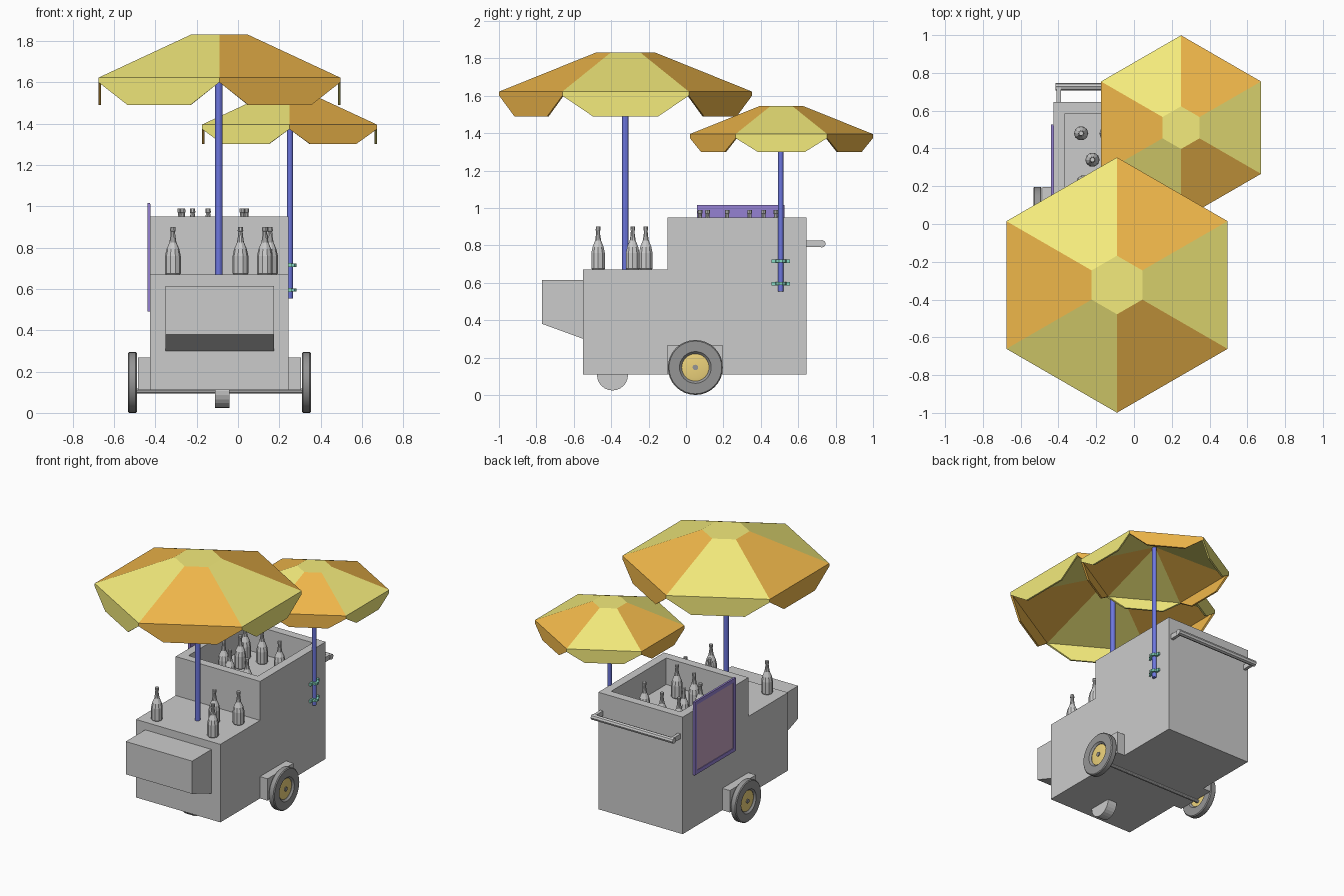
import bpy, bmesh
from math import pi, sin, cos
from mathutils import Matrix, Vector

if "Cube" in bpy.data.objects:
    bpy.data.objects.remove(bpy.data.objects["Cube"])

CX = -0.09  # cart centre line


def material(name, rgb):
    m = bpy.data.materials.new(name)
    m.diffuse_color = (*rgb, 1)
    m.use_nodes = True
    m.node_tree.nodes["Principled BSDF"].inputs["Base Color"].default_value = m.diffuse_color
    return m


YELLOW = material("yellow_fabric", (0.90, 0.83, 0.20))
ORANGE = material("orange_fabric", (0.88, 0.48, 0.07))
BLUE = material("blue_paint", (0.15, 0.18, 0.72))
TEAL = material("teal_paint", (0.25, 0.72, 0.56))
RUBBER = material("rubber", (0.30, 0.30, 0.30))
GOLD = material("gold", (0.85, 0.65, 0.20))
VIOLET = material("violet_frame", (0.30, 0.22, 0.65))
MAUVE = material("mauve_panel", (0.55, 0.36, 0.52))


def finish(name, bm, *mats, smooth=False):
    bmesh.ops.recalc_face_normals(bm, faces=bm.faces[:])
    me = bpy.data.meshes.new(name)
    bm.to_mesh(me)
    bm.free()
    for m in mats:
        me.materials.append(m)
    ob = bpy.data.objects.new(name, me)
    bpy.context.collection.objects.link(ob)
    if smooth:
        bpy.ops.object.select_all(action='DESELECT')
        ob.select_set(True)
        bpy.context.view_layer.objects.active = ob
        bpy.ops.object.shade_smooth_by_angle()
    return ob


def box(name, lo, hi, *mats):
    lo, hi = Vector(lo), Vector(hi)
    bm = bmesh.new()
    bmesh.ops.create_cube(bm, size=1, matrix=Matrix.Translation((lo + hi) / 2)
                          @ Matrix.Diagonal((*(hi - lo), 1)))
    return finish(name, bm, *mats)


def rod(name, a, b, r, sides, *mats, smooth=False):
    a, b = Vector(a), Vector(b)
    d = b - a
    rot = d.to_track_quat('Z', 'Y').to_matrix().to_4x4()
    bm = bmesh.new()
    bmesh.ops.create_cone(bm, cap_ends=True, segments=sides, radius1=r, radius2=r,
                          depth=d.length, matrix=Matrix.Translation((a + b) / 2) @ rot)
    return finish(name, bm, *mats, smooth=smooth)


def extrude_profile(pts, x0, x1):
    """Prism from a (y, z) outline, running from x0 to x1."""
    bm = bmesh.new()
    f = bm.faces.new([bm.verts.new((x0, y, z)) for y, z in pts])
    ext = bmesh.ops.extrude_face_region(bm, geom=[f])['geom']
    bmesh.ops.translate(bm, vec=(x1 - x0, 0, 0),
                        verts=[g for g in ext if isinstance(g, bmesh.types.BMVert)])
    bmesh.ops.recalc_face_normals(bm, faces=bm.faces[:])
    return bm


def lathe(name, profile, sides, matrix, *mats, closed=False, smooth=False):
    """Revolve (radius, height) points round local z."""
    bm = bmesh.new()
    rings = [[bm.verts.new(matrix @ Vector((r * cos(2 * pi * i / sides),
              r * sin(2 * pi * i / sides), h))) for i in range(sides)] for r, h in profile]
    pairs = list(zip(rings, rings[1:]))
    if closed:
        pairs.append((rings[-1], rings[0]))
    else:
        bm.faces.new(rings[0])
        bm.faces.new(rings[-1])
    for p, q in pairs:
        for i in range(sides):
            j = (i + 1) % sides
            bm.faces.new((p[i], p[j], q[j], q[i]))
    return finish(name, bm, *mats, smooth=smooth)


def umbrella(name, x, y, top, rim, hem, radius, cap_radius):
    """Hexagonal canopy: flat cap, pyramid lining and a hanging flap on each side."""
    lip, thick = rim - 0.022, 0.014
    bm = bmesh.new()

    def ring(r, z):
        return [bm.verts.new((x + r * sin(i * pi / 3), y + r * cos(i * pi / 3), z))
                for i in range(6)]

    def face(vs, mat):
        bm.faces.new(vs).material_index = mat

    cap, edge, low = ring(cap_radius, top), ring(radius, rim), ring(radius, lip)
    inner = ring(radius - thick, lip)
    apex = bm.verts.new((x, y, top - 0.012))
    face(cap, 0)
    for i in range(6):
        j, m = (i + 1) % 6, (i + 1) % 2
        face((cap[i], cap[j], edge[j], edge[i]), m)
        face((edge[i], edge[j], low[j], low[i]), m)
        face((low[i], low[j], inner[j], inner[i]), m)
        face((inner[i], inner[j], apex), m)
        # hanging flap, a thin trapezoid
        sheets = []
        for a, b in ((low[i].co, low[j].co), (inner[i].co, inner[j].co)):
            drop = Vector((0, 0, hem - lip))
            sheets.append([bm.verts.new(p) for p in (a, b, a.lerp(b, 0.76) + drop,
                                                     a.lerp(b, 0.24) + drop)])
        o, n = sheets
        face(o, m)
        face(n, m)
        for k in range(4):
            l = (k + 1) % 4
            face((o[k], o[l], n[l], n[k]), m)
    return finish(name, bm, YELLOW, ORANGE)


# stepped cart body with an open bin in the raised rear part
bm = extrude_profile([(-0.55, 0.11), (0.645, 0.11), (0.645, 0.95), (-0.10, 0.95),
                      (-0.10, 0.67), (-0.55, 0.67)], CX - 0.335, CX + 0.335)
lid = max(bm.faces, key=lambda f: f.calc_center_median().z)
bmesh.ops.inset_region(bm, faces=[lid], thickness=0.085)
floor = bmesh.ops.extrude_discrete_faces(bm, faces=[lid])['faces'][0]
bmesh.ops.translate(bm, verts=floor.verts[:], vec=(0, 0, -0.19))
finish("cart_body", bm)

# front box with a sloping underside
finish("front_box", extrude_profile([(-0.77, 0.38), (-0.55, 0.30), (-0.55, 0.615),
                                     (-0.77, 0.615)], CX - 0.262, CX + 0.265))

# front support wheel, half sunk in the body
rod("front_foot", (-0.112, -0.393, 0.107), (-0.04, -0.393, 0.107), 0.083, 24)

# wheels, wheel blocks and axle
for side, label in ((1, "right"), (-1, "left")):
    a, b = sorted((CX + side * 0.333, CX + side * 0.395))
    box(f"{label}_wheel_block", (a, -0.10, 0.11), (b, 0.195, 0.267))
    mat = (Matrix.Translation((CX + side * 0.421, 0.05, 0.147))
           @ Matrix.Rotation(side * pi / 2, 4, 'Y'))
    lathe(f"{label}_tyre", [(0.085, -0.022), (0.141, -0.022), (0.147, -0.016), (0.147, 0.016),
                            (0.141, 0.022), (0.085, 0.022), (0.073, 0.010), (0.073, -0.010)],
          32, mat, RUBBER, closed=True, smooth=True)
    lathe(f"{label}_wheel_disc", [(0.074, -0.008), (0.074, 0.008), (0.055, 0.012)],
          32, mat, GOLD, smooth=True)
    lathe(f"{label}_hub_cap", [(0.015, -0.018), (0.015, 0.018)], 12, mat, RUBBER)
rod("axle", (CX - 0.41, 0.05, 0.105), (CX + 0.41, 0.05, 0.105), 0.012, 10)

# push handle
rod("handle_bar", (CX - 0.325, 0.727, 0.808), (CX + 0.325, 0.727, 0.808), 0.02, 8)
for side in (-1, 1):
    c = CX + side * 0.308
    box("handle_bracket", (c - 0.011, 0.64, 0.792), (c + 0.011, 0.725, 0.826))

# sign board on the left wall
X = CX - 0.335
box("sign_back", (X - 0.008, 0.065, 0.495), (X + 0.001, 0.52, 1.01), VIOLET)
box("sign_panel", (X - 0.010, 0.085, 0.515), (X - 0.007, 0.50, 0.99), MAUVE)
for z in (0.49, 0.988):
    box("sign_rail", (X - 0.014, 0.06, z), (X, 0.527, z + 0.027), VIOLET)
for y in (0.06, 0.50):
    box("sign_stile", (X - 0.014, y, 0.517), (X, y + 0.027, 0.988), VIOLET)

# umbrellas and poles
umbrella("large_canopy", CX, -0.323, 1.832, 1.622, 1.49, 0.676, 0.155)
rod("large_pole", (CX - 0.003, -0.325, 0.66), (CX - 0.003, -0.325, 1.815), 0.018, 12, BLUE)
umbrella("small_canopy", 0.249, 0.51, 1.546, 1.395, 1.30, 0.489, 0.113)
rod("small_pole", (0.252, 0.507, 0.553), (0.252, 0.507, 1.53), 0.0145, 12, BLUE)

# pole clamps
for z in (0.595, 0.715):
    box("clamp_plate", (0.24, 0.457, z - 0.01), (0.258, 0.555, z + 0.01), TEAL)
    rod("clamp_ring", (0.254, 0.507, z - 0.008), (0.254, 0.507, z + 0.008), 0.031, 10, TEAL)

# bottles on the deck and in the bin
BOTTLE = [(0.034, 0), (0.038, 0.005), (0.038, 0.09), (0.031, 0.122), (0.017, 0.155),
          (0.0115, 0.19), (0.0105, 0.208), (0.0135, 0.210), (0.0125, 0.23)]
deck = [(-0.315, -0.47), (0.13, -0.47), (0.012, -0.285), (0.155, -0.215)]
bin_ = [(-0.28, 0.48), (-0.22, 0.34), (-0.268, 0.22), (-0.145, 0.48),
        (0.04, 0.415), (0.02, 0.075), (-0.145, 0.115)]
for spots, z in ((deck, 0.67), (bin_, 0.76)):
    for x, y in spots:
        lathe("bottle", BOTTLE, 10, Matrix.Translation((x, y, z)))
